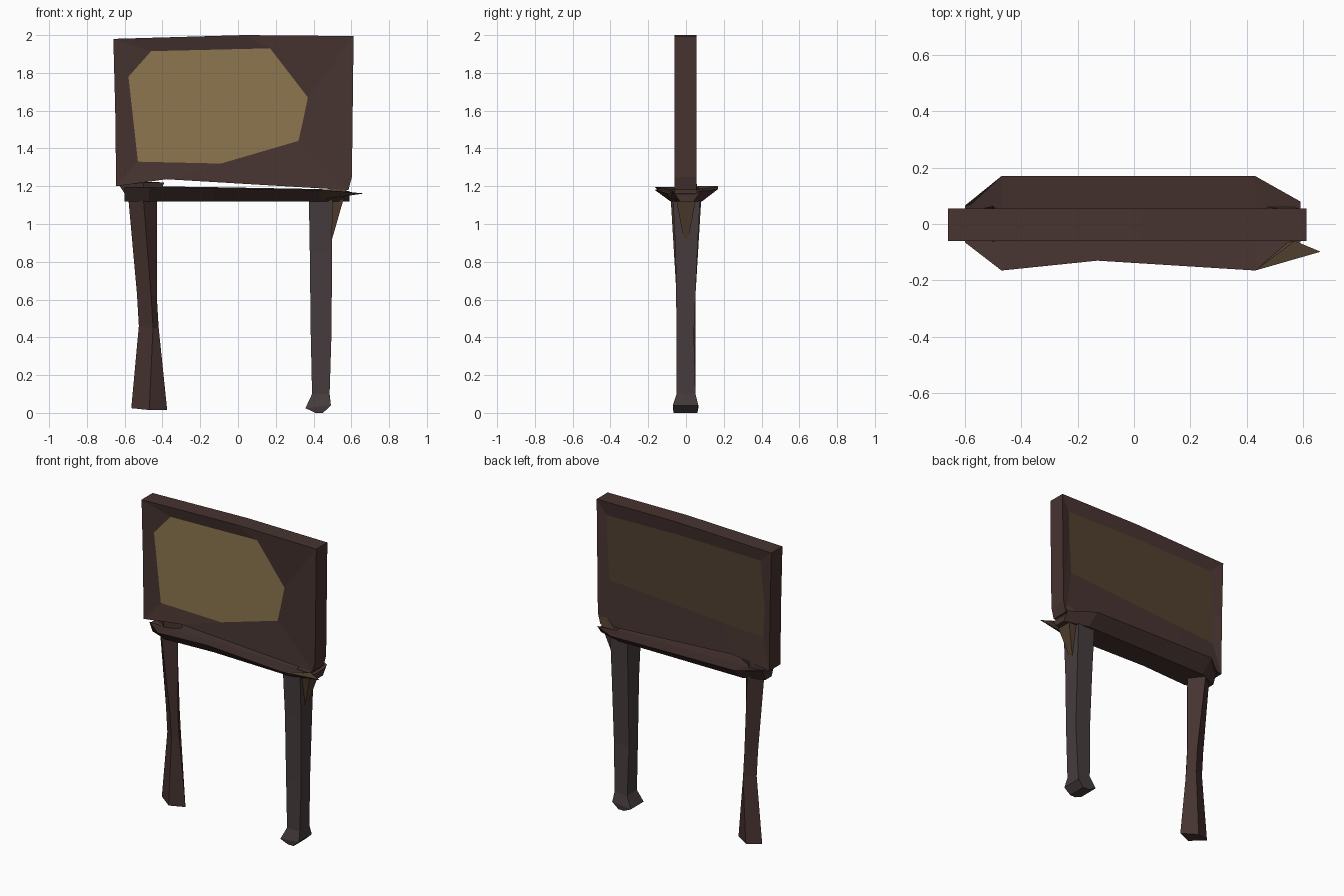
import bpy, bmesh


def material(name, rgb):
    m = bpy.data.materials.new(name)
    m.diffuse_color = (*rgb, 1)
    return m


DARK = material("dark_wood", (0.062, 0.034, 0.030))
GREY = material("grey_wood", (0.062, 0.046, 0.046))
BROWN = material("brown_wood", (0.085, 0.052, 0.030))
TAN = material("tan_panel", (0.27, 0.18, 0.08))


def loft(name, rings, mat, caps=(True, True)):
    """Skin a row of equal-sized point rings with flat faces."""
    bm = bmesh.new()
    rows = [[bm.verts.new(p) for p in r] for r in rings]
    n = len(rows[0])
    for a, b in zip(rows, rows[1:]):
        for i in range(n):
            j = (i + 1) % n
            bm.faces.new((a[i], a[j], b[j], b[i]))
    if caps[0]:
        bm.faces.new(rows[0])
    if caps[1]:
        bm.faces.new(rows[-1])
    bmesh.ops.recalc_face_normals(bm, faces=bm.faces)
    me = bpy.data.meshes.new(name)
    bm.to_mesh(me)
    bm.free()
    me.materials.append(mat)
    ob = bpy.data.objects.new(name, me)
    bpy.context.collection.objects.link(ob)
    return ob


def at_y(pts, y):
    return [(x, y, z) for x, z in pts]


# Board frame: irregular outline, front and back openings
outer = [(-0.65, 1.6), (-0.66, 1.98), (0.03, 2.0), (0.612, 1.995),
         (0.603, 1.25), (0.585, 1.18), (-0.38, 1.237), (-0.645, 1.2)]
front = [(-0.58, 1.78), (-0.46, 1.915), (0.17, 1.93), (0.37, 1.67),
         (0.345, 1.55), (0.32, 1.44), (-0.09, 1.32), (-0.53, 1.33)]
back = [(-0.60, 1.6), (-0.57, 1.9), (0.0, 1.91), (0.55, 1.9),
        (0.545, 1.75), (0.53, 1.48), (-0.3, 1.42), (-0.59, 1.4)]
loft("board_frame", [at_y(front, -0.045), at_y(outer, -0.06),
                     at_y(outer, 0.055), at_y(back, 0.04)], DARK, (False, False))

# Panels filling the two openings
loft("front_panel", [at_y(front, -0.045)], TAN, (True, False))
loft("back_panel", [at_y(back, 0.04)], BROWN, (True, False))


# Shelf: shallow tray section swept along x
def tray(x, yf, yb, z=0.0):
    return [(x, -yf, 1.185 + z), (x, -0.05, 1.175 + z), (x, 0.05, 1.175 + z),
            (x, yb, 1.19 + z), (x, yb * 0.5, 1.12), (x, -yf * 0.5, 1.12)]


loft("shelf", [tray(-0.6, 0.065, 0.065, 0.01), tray(-0.47, 0.165, 0.17, 0.01),
               tray(-0.13, 0.13, 0.17, 0.005), tray(0.43, 0.165, 0.17, -0.005),
               tray(0.59, 0.065, 0.08, -0.015)], DARK)

# Pointed tip on the shelf's front right corner
loft("shelf_tip", [[(0.43, -0.165, 1.18), (0.57, -0.06, 1.172), (0.44, -0.09, 1.13)],
                   [(0.66, -0.099, 1.163), (0.659, -0.097, 1.162), (0.657, -0.098, 1.16)]], BROWN)


# Legs: rings listed from foot to top
def diamond(z, x0, x1, xm, d):
    return [(x0, 0.015, z + 0.01), (xm, -d, z), (x1, -0.01, z), (xm, d, z)]


def box(z, x0, x1, y0, y1, tilt=0.0):
    return [(x0, y0, z), (x1, y0, z + tilt), (x1, y1, z + tilt), (x0, y1, z)]


loft("left_leg", [diamond(0.015, -0.565, -0.375, -0.47, 0.05),
                  diamond(0.45, -0.525, -0.42, -0.45, 0.05),
                  diamond(0.62, -0.535, -0.43, -0.46, 0.05),
                  diamond(1.12, -0.58, -0.43, -0.50, 0.08),
                  diamond(1.22, -0.645, -0.39, -0.5, 0.055)], DARK)
loft("right_leg", [box(0.0, 0.41, 0.45, -0.065, 0.06),
                   box(0.025, 0.357, 0.492, -0.07, 0.065, 0.015),
                   box(0.10, 0.392, 0.485, -0.05, 0.05),
                   box(0.42, 0.385, 0.495, -0.05, 0.042),
                   box(0.85, 0.38, 0.498, -0.055, 0.06),
                   box(1.15, 0.375, 0.50, -0.07, 0.075)], GREY)

# Bracket between the right leg and the board corner
loft("right_bracket", [box(0.92, 0.488, 0.498, -0.012, 0.012),
                       box(1.17, 0.47, 0.57, -0.06, 0.06),
                       box(1.25, 0.555, 0.60, -0.055, 0.05)], BROWN)
